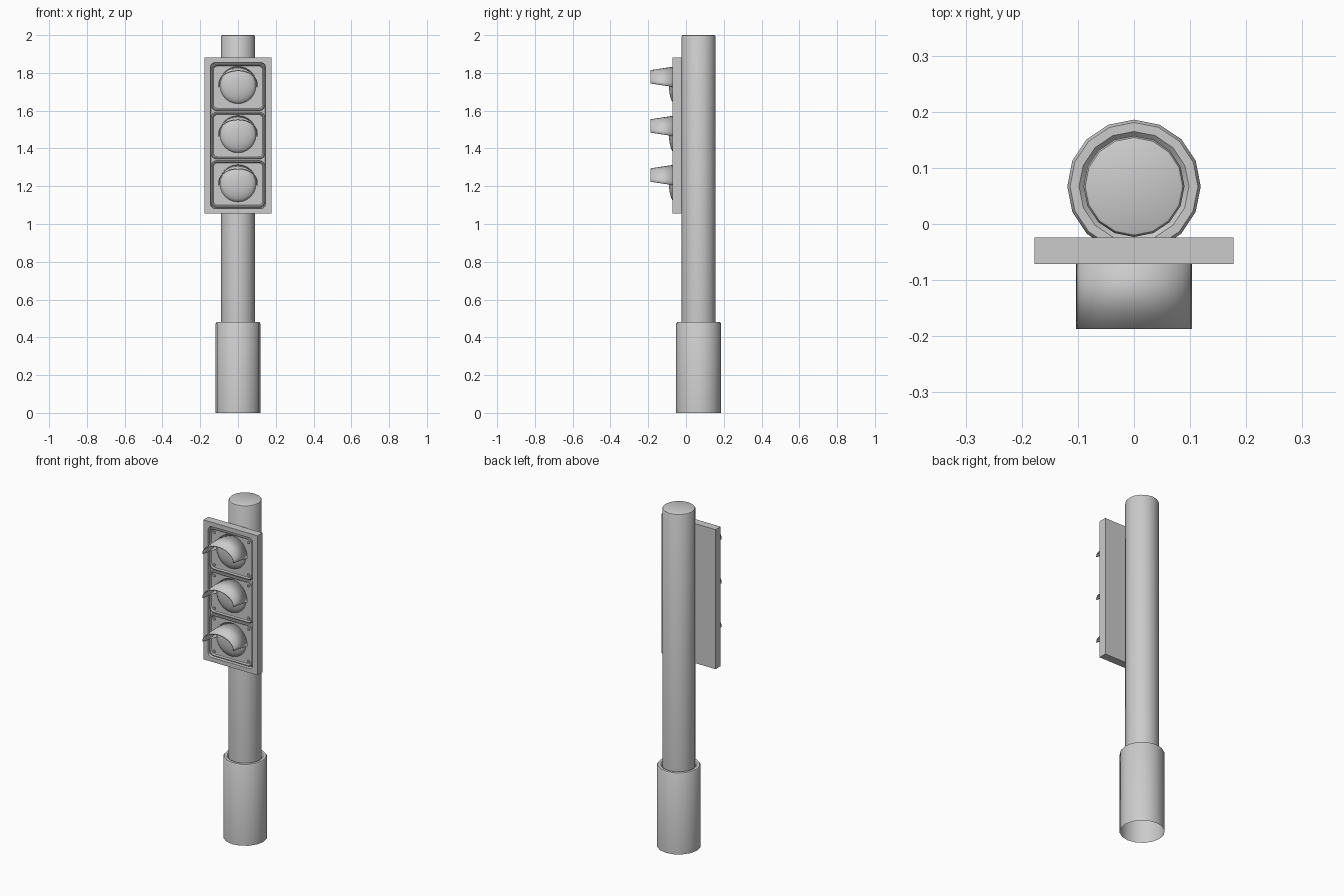
import bpy, bmesh
from math import sin, cos, pi, radians

if "Cube" in bpy.data.objects:
    bpy.data.objects.remove(bpy.data.objects["Cube"])


def loft(name, rings, closed=True, cap_start=False, cap_end=False, thickness=0):
    """Skin a series of equal-length rings with quads."""
    bm = bmesh.new()
    vr = [[bm.verts.new(p) for p in r] for r in rings]
    n = len(rings[0])
    for a, b in zip(vr, vr[1:]):
        for i in range(n if closed else n - 1):
            j = (i + 1) % n
            bm.faces.new((a[i], a[j], b[j], b[i]))
    if cap_start:
        bm.faces.new(vr[0])
    if cap_end:
        bm.faces.new(vr[-1])
    bmesh.ops.remove_doubles(bm, verts=bm.verts, dist=1e-5)
    bmesh.ops.recalc_face_normals(bm, faces=bm.faces)
    me = bpy.data.meshes.new(name)
    bm.to_mesh(me)
    bm.free()
    ob = bpy.data.objects.new(name, me)
    bpy.context.collection.objects.link(ob)
    me.shade_smooth()
    me.set_sharp_from_angle(angle=radians(32))
    if thickness:
        mod = ob.modifiers.new("thickness", 'SOLIDIFY')
        mod.thickness = thickness
        mod.offset = 0
    return ob


def circle_z(r, z, n=16):
    return [(r * sin(2 * pi * i / n), 0.067 + r * cos(2 * pi * i / n), z) for i in range(n)]


def circle_y(r, y, cx, cz, n=24):
    return [(cx + r * cos(2 * pi * i / n), y, cz + r * sin(2 * pi * i / n)) for i in range(n)]


def round_rect(hw, hh, r, y, cz, seg=4):
    pts = []
    for k, (sx, sz) in enumerate([(1, 1), (-1, 1), (-1, -1), (1, -1)]):
        for i in range(seg + 1):
            a = (k + i / seg) * pi / 2
            pts.append((sx * (hw - r) + r * cos(a), y, cz + sz * (hh - r) + r * sin(a)))
    return pts


# Wide base sleeve, open underneath
loft("base_sleeve", [circle_z(r, z) for r, z in
     [(0.119, 0), (0.119, 0.472), (0.114, 0.48), (0.098, 0.48), (0.09, 0.472)]])

# Pole with bevelled cap
loft("pole", [circle_z(r, z) for r, z in
     [(0.09, 0.472), (0.09, 1.992), (0.087, 1.998), (0.083, 2.0)]], cap_end=True)

# Signal backboard with one shallow rounded recess
mid = 1.468
loft("backboard", [
    round_rect(0.177, 0.413, 0, -0.024, mid),
    round_rect(0.177, 0.413, 0, -0.071, mid),
    round_rect(0.146, 0.387, 0.025, -0.071, mid),
    round_rect(0.143, 0.384, 0.024, -0.054, mid)], cap_start=True, cap_end=True)

for label, cz in (("top", 1.732), ("middle", 1.472), ("bottom", 1.212)):
    pz = mid + (cz - 1.472) * 0.985
    # Rounded lamp door with raised rim
    loft(label + "_door", [round_rect(0.142 - i, 0.124 - i, 0.028 - i / 2, y, pz) for i, y in
         [(0, -0.053), (0, -0.064), (0.003, -0.067), (0.007, -0.067), (0.012, -0.06)]],
         cap_end=True)
    # Domed lens
    steps = 6
    loft(label + "_lens", [circle_y(0.096 * cos(t * pi / 2 / steps),
         -0.058 - 0.032 * sin(t * pi / 2 / steps), 0, cz) for t in range(steps)], cap_end=True)
    # Visor: half-round at the door, flatter at the front
    loft(label + "_visor", [[(0.101 * cos(pi * i / 16), y, cz + b + h * sin(pi * i / 16))
         for i in range(17)] for y, b, h in [(-0.058, -0.008, 0.108), (-0.187, 0.012, 0.068)]],
         closed=False, thickness=0.005)
    # Corner screws
    for sx in (-1, 1):
        for sz in (-1, 1):
            loft(label + "_screw", [circle_y(0.008, y, sx * 0.112, pz + sz * 0.096, 8)
                 for y in (-0.058, -0.066)], cap_end=True)
